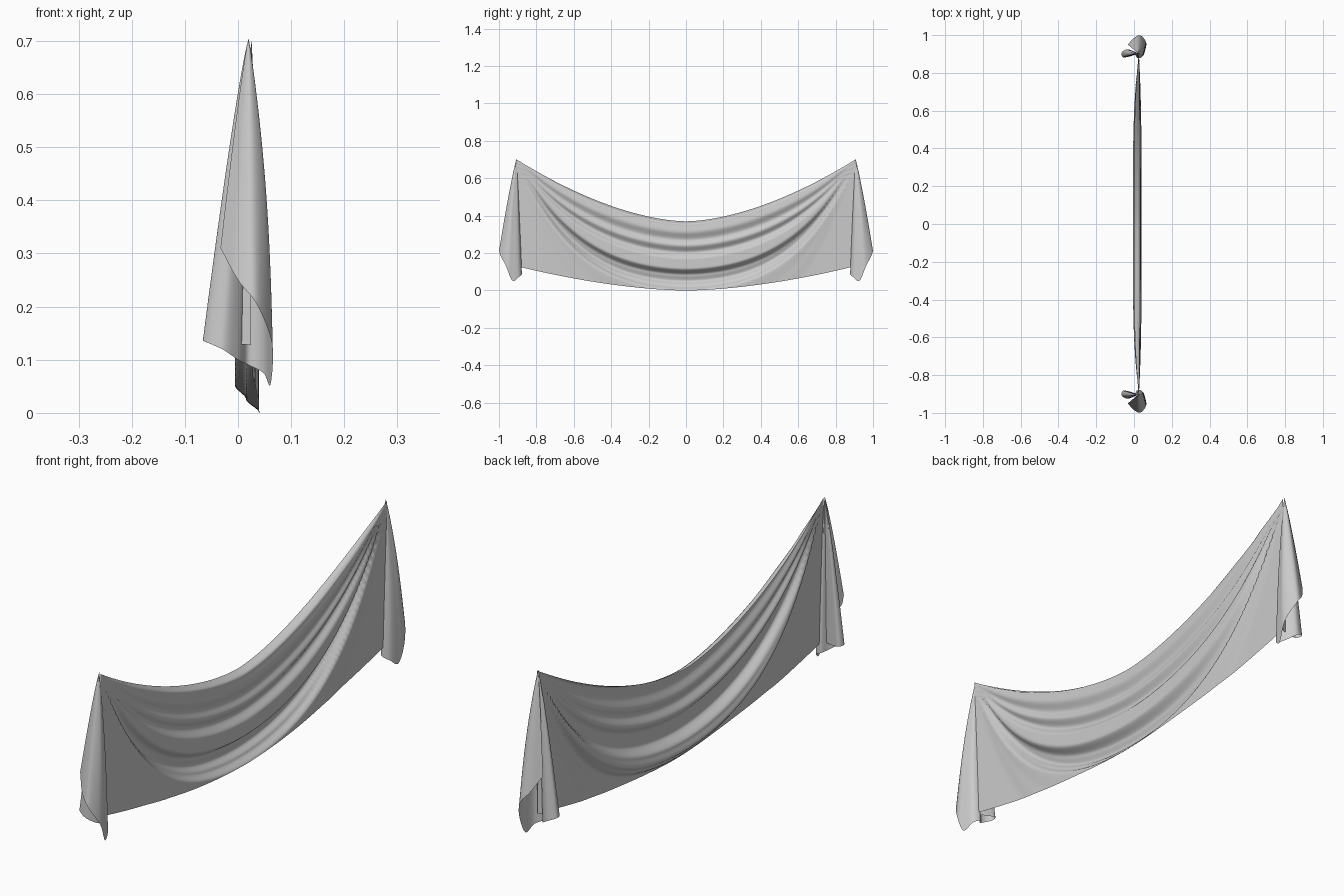
import bpy, bmesh, math
from mathutils import Vector

if "Cube" in bpy.data.objects:
    bpy.data.objects.remove(bpy.data.objects["Cube"])

W = 0.905  # half width of the hanging panel


def spline(points, n):
    """Catmull-Rom samples through a list of vectors."""
    pts = [Vector(p) for p in points]
    pts = [pts[0] * 2 - pts[1]] + pts + [pts[-1] * 2 - pts[-2]]
    out = []
    segs = len(pts) - 3
    for i in range(n + 1):
        f = i / n * segs
        k = min(int(f), segs - 1)
        t = f - k
        a, b, c, d = pts[k:k + 4]
        out.append(0.5 * (2 * b + (c - a) * t + (2 * a - 5 * b + 4 * c - d) * t * t
                          + (3 * b - a - 3 * c + d) * t ** 3))
    return out


def cloth(name, nu, nv, func):
    """Smooth grid sheet from a function of (u, v)."""
    bm = bmesh.new()
    g = [[bm.verts.new(func(i / nu, j / nv)) for j in range(nv + 1)] for i in range(nu + 1)]
    for i in range(nu):
        for j in range(nv):
            bm.faces.new((g[i][j], g[i][j + 1], g[i + 1][j + 1], g[i + 1][j]))
    me = bpy.data.meshes.new(name)
    bm.to_mesh(me)
    bm.free()
    for p in me.polygons:
        p.use_smooth = True
    ob = bpy.data.objects.new(name, me)
    bpy.context.collection.objects.link(ob)
    return ob


# Fold depth (x) against distance down the middle of the swag
FOLDS = [(0, 0.0), (.04, .03), (.15, .035), (.27, .02), (.35, .031), (.45, .013), (.55, .035),
         (.68, .036), (.78, .002), (.86, -.006), (.93, .015), (1, .04), (1.25, .034), (1.6, .028)]


def fold_x(w):
    for (a, xa), (b, xb) in zip(FOLDS, FOLDS[1:]):
        if w <= b:
            f = (w - a) / (b - a)
            f = f * f * (3 - 2 * f)
            return xa + (xb - xa) * f
    return FOLDS[-1][1]


# Swag panel: folds fan out from the two hanging corners
def panel(u, v):
    t = 2 * u - 1
    a = abs(t)
    sag = a ** 1.7
    top, bot = 0.37 + 0.33 * sag, 0.13 * sag
    w = v / max(1 - a ** 2.7, 0.001)
    amp = 1 - a ** 4
    x = 0.026 + (fold_x(w) - 0.026) * amp
    return (x, W * t, top + (bot - top) * v)


cloth("swag_panel", 120, 80, panel)

# Gathered tail: hem line swept up to the hanging corner
HEM = [(.024, .903, .128), (-.02, .888, .13), (-.058, .883, .135), (-.064, .91, .135),
       (-.03, .925, .12), (.0, .905, .10), (.02, .878, .09), (.048, .89, .075),
       (.061, .928, .053), (.064, .962, .13), (.035, .998, .205), (.0, .985, .25),
       (-.033, .95, .31)]
NU = 96
hem = spline(HEM, NU)


def make_tail(name, side):
    def tail(u, v):
        b = hem[round(u * NU)]
        s = v ** 0.85
        bulge = 0.008 * math.sin(math.pi * v) if b.x > 0.03 else 0
        x = 0.02 + (b.x - 0.02) * s
        x += bulge * min(1, (b.x - 0.03) / 0.03)
        y = W + (b.y - W) * s
        return (x, side * y, 0.705 + (b.z - 0.705) * v)
    return cloth(name, NU, 30, tail)


make_tail("tail_left", -1)
make_tail("tail_right", 1)
